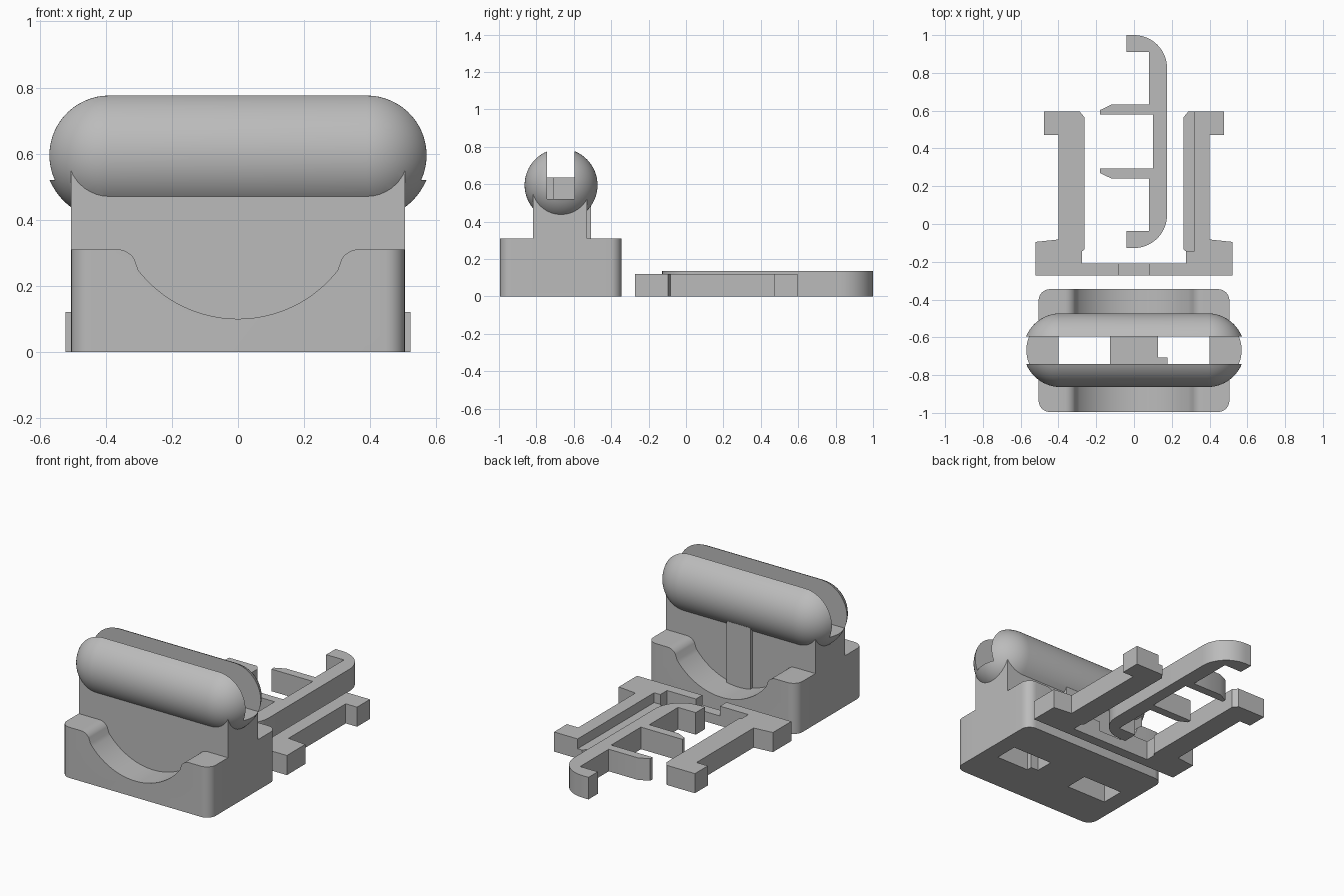
import bpy, bmesh, math
from mathutils import Matrix

if "Cube" in bpy.data.objects:
    bpy.data.objects.remove(bpy.data.objects["Cube"])

grey = bpy.data.materials.new("plain_grey")
grey.use_nodes = True
COLOUR = (0.5, 0.5, 0.5, 1)
grey.diffuse_color = COLOUR
grey.node_tree.nodes["Principled BSDF"].inputs["Base Color"].default_value = COLOUR


def finish(bm, name):
    bmesh.ops.recalc_face_normals(bm, faces=bm.faces)
    mesh = bpy.data.meshes.new(name)
    bm.to_mesh(mesh)
    bm.free()
    mesh.materials.append(grey)
    ob = bpy.data.objects.new(name, mesh)
    bpy.context.collection.objects.link(ob)
    return ob


def box(name, x0, x1, y0, y1, z0, z1):
    bm = bmesh.new()
    bmesh.ops.create_cube(bm, size=1)
    bm.transform(Matrix.Translation(((x0 + x1) / 2, (y0 + y1) / 2, (z0 + z1) / 2))
                 @ Matrix.Diagonal((x1 - x0, y1 - y0, z1 - z0, 1)))
    return finish(bm, name)


def prism(points, place, offset):
    """Extrude a closed outline; place maps 2D points to 3D."""
    bm = bmesh.new()
    face = bm.faces.new([bm.verts.new(place(*p)) for p in points])
    out = bmesh.ops.extrude_face_region(bm, geom=[face])
    bmesh.ops.translate(bm, vec=offset,
                        verts=[v for v in out["geom"] if isinstance(v, bmesh.types.BMVert)])
    return bm


def select(ob):
    bpy.ops.object.select_all(action='DESELECT')
    ob.select_set(True)
    bpy.context.view_layer.objects.active = ob


def combine(target, other, operation):
    mod = target.modifiers.new("combine", 'BOOLEAN')
    mod.operation, mod.object, mod.solver = operation, other, 'EXACT'
    select(target)
    bpy.ops.object.modifier_apply(modifier=mod.name)
    bpy.data.objects.remove(other)


def arc(cx, cy, r, a0, a1, n):
    return [(cx + r * math.cos(math.radians(a0 + (a1 - a0) * i / n)),
             cy + r * math.sin(math.radians(a0 + (a1 - a0) * i / n))) for i in range(n + 1)]


def smooth(ob):
    select(ob)
    bpy.ops.object.shade_smooth_by_angle(angle=math.radians(30))


# Base block: scooped profile with rounded upright corners
W, TOP = 0.505, 0.31
scoop = arc(0, 0.483, 0.383, 218, 322, 32)
lip = arc(0.365, 0.25, 0.06, 150, 90, 6)
profile = [(-W, 0), (-W, TOP)] + [(-x, z) for x, z in reversed(lip)] + scoop + lip + [(W, TOP), (W, 0)]
bm = prism(profile, lambda x, z: (x, -0.995, z), (0, 0.65, 0))
corners = [e for e in bm.edges
           if all(abs(abs(v.co.x) - W) < 1e-4 for v in e.verts)
           and abs(e.verts[0].co.z - e.verts[1].co.z) > 0.1]
bmesh.ops.bevel(bm, geom=corners, offset=0.06, segments=8, profile=0.5, affect='EDGES')
holder = finish(bm, "holder_body")

# Upright wall and back rib
combine(holder, box("wall", -W, W, -0.818, -0.53, 0.02, 0.56), 'UNION')
combine(holder, box("rib", -0.08, 0.08, -0.6, -0.508, 0.05, 0.56), 'UNION')

# Capsule on top of the wall
R, HALF = 0.195, 0.39
bm = bmesh.new()
outline = arc(-HALF, 0, R, 180, 90, 16) + arc(HALF, 0, R, 90, 0, 16)
verts = [bm.verts.new((x, 0, z)) for x, z in outline]
edges = [bm.edges.new(pair) for pair in zip(verts, verts[1:])]
bmesh.ops.spin(bm, geom=verts + edges, cent=(0, 0, 0), axis=(1, 0, 0),
               angle=math.tau, steps=64)
bmesh.ops.remove_doubles(bm, verts=bm.verts, dist=1e-4)
bm.transform(Matrix.Translation((0, -0.668, 0.595)))
combine(holder, finish(bm, "capsule"), 'UNION')

# Lengthwise slot, deeper ends and two shafts through the base
S0, S1 = -0.742, -0.595
combine(holder, box("slot", -0.7, 0.7, S0, S1, 0.635, 1), 'DIFFERENCE')
for side in (-1, 1):
    def cut(a, b, z0, z1):
        x0, x1 = sorted((side * a, side * b))
        combine(holder, box("cutter", x0, x1, S0, S1, z0, z1), 'DIFFERENCE')
    cut(0.127, 0.7, 0.52, 0.9)
    cut(0.127, 0.4, -0.1, 0.8)
smooth(holder)

# Small stop inside one shaft
box("shaft_stop", 0.12, 0.178, -0.745, -0.708, 0, 0.635)

# Flat U-shaped frame
H = 0.12
half = [(0.275, -0.21), (0.275, -0.145), (0.262, -0.135), (0.262, 0.565), (0.287, 0.595),
        (0.477, 0.595), (0.477, 0.47), (0.4, 0.47), (0.4, -0.082), (0.522, -0.095), (0.522, -0.273)]
frame_outline = half + [(-x, y) for x, y in reversed(half)]
frame = finish(prism(frame_outline, lambda x, y: (x, y, 0), (0, 0, H)), "u_frame")
combine(frame, box("ledge_cut", 0.2, 0.317, -0.145, 0.7, H / 2, 0.2), 'DIFFERENCE')
combine(frame, box("bar_notch", -0.083, 0.08, -0.3, -0.2, H / 2, 0.2), 'DIFFERENCE')

# Flat clip with hooked ends and two pointed prongs, symmetric about its middle
MID = 0.4365
upper = [(0.10, 0.58), (-0.18, 0.58), (-0.18, 0.603), (-0.118, 0.633), (0.08, 0.633),
         (0.08, 0.91), (-0.04, 0.91), (-0.04, 1.0)] + arc(0, 0.825, 0.175, 90, 0, 14)
clip_outline = upper + [(x, 2 * MID - y) for x, y in reversed(upper)]
clip = finish(prism(clip_outline, lambda x, y: (x, y, 0), (0, 0, 0.135)), "clip")
smooth(clip)
